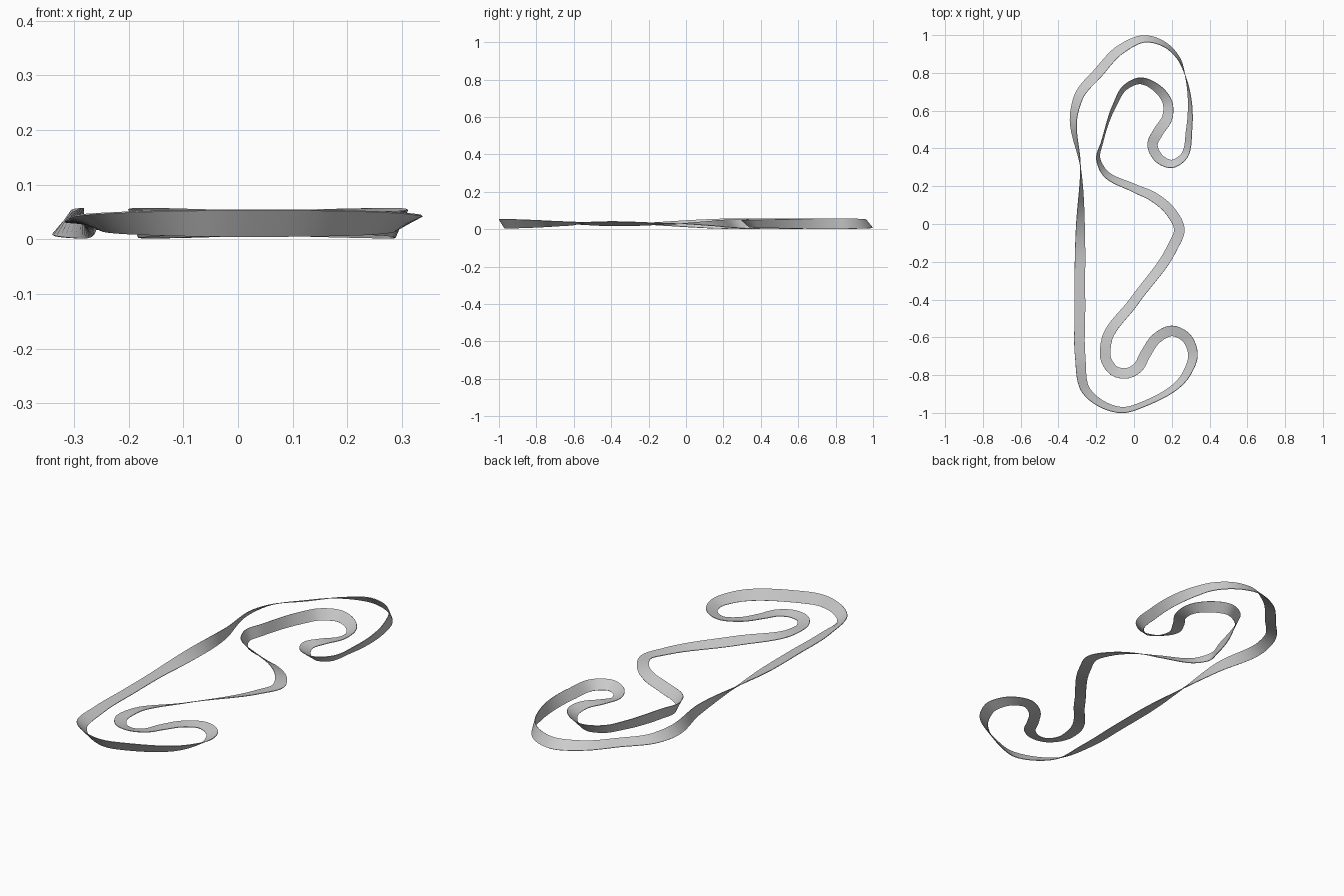
import bpy, bmesh, math
from mathutils import Vector

if "Cube" in bpy.data.objects:
    bpy.data.objects.remove(bpy.data.objects["Cube"])

WIDTH, THICK, MID_Z, STEPS = 0.056, 0.003, 0.0295, 9

# centre line of the circuit, clockwise: x, y, bank angle (left edge up, degrees)
PATH = [
    (-.285, -.70, 12), (-.286, -.45, 5), (-.286, -.22, 8), (-.284, -.03, 33),
    (-.283, .30, 90), (-.318, .58, 135), (-.29, .68, 150),
    (-.19, .80, 158), (-.07, .925, 150), (.06, .980, 130), (.17, .945, 115),
    (.24, .87, 104), (.27, .79, 90), (.292, .50, 57), (.257, .35, 48),
    (.20, .318, 42), (.135, .345, 30), (.098, .42, 15), (.13, .49, 2),
    (.175, .56, -12), (.178, .64, -27), (.12, .72, -42), (.03, .758, -54),
    (-.05, .72, -62), (-.10, .635, -70), (-.17, .43, -80), (-.19, .35, -70),
    (-.165, .285, -58), (0, .19, -40), (.10, .145, -28), (.19, .07, -15),
    (.24, -.03, 0), (.20, -.13, 8), (0, -.41, 25), (-.148, -.63, 2),
    (-.147, -.72, -8), (-.10, -.78, -12), (-.035, -.79, -12), (.02, -.76, -8),
    (.06, -.69, 0), (.12, -.605, 5), (.20, -.566, 10), (.275, -.60, 18),
    (.312, -.69, 28), (.28, -.79, 42), (.06, -.95, 60), (-.06, -.985, 58),
    (-.255, -.88, 36),
]


def smooth_loop(points, steps):
    """Closed curve through the points, spaced by chord length."""
    p = [Vector(q) for q in points]
    n = len(p)
    h = [(p[(i + 1) % n].xy - p[i].xy).length for i in range(n)]
    slope = [(p[(i + 1) % n] - p[i]) / h[i] for i in range(n)]
    tan = [(slope[i - 1] * h[i] + slope[i] * h[i - 1]) / (h[i] + h[i - 1]) for i in range(n)]
    out = []
    for i in range(n):
        j = (i + 1) % n
        for s in range(steps):
            t = s / steps
            a, b = 2*t**3 - 3*t*t + 1, t**3 - 2*t*t + t
            c, d = 3*t*t - 2*t**3, t**3 - t*t
            out.append(a*p[i] + b*h[i]*tan[i] + c*p[j] + d*h[i]*tan[j])
    return out


# banked road ribbon: a thin rectangle swept along the centre line
line = smooth_loop(PATH, STEPS)
n = len(line)
bm = bmesh.new()
rings = []
for i, q in enumerate(line):
    d = (line[(i + 1) % n] - line[i - 1]).xy.normalized()
    left, up = Vector((-d.y, d.x, 0)), Vector((0, 0, 1))
    a = math.radians(q.z)
    across = left * math.cos(a) + up * math.sin(a)
    normal = up * math.cos(a) - left * math.sin(a)
    c = Vector((q.x, q.y, MID_Z))
    rings.append([bm.verts.new(c + across * WIDTH / 2 * u + normal * THICK / 2 * v)
                  for u, v in ((1, 1), (-1, 1), (-1, -1), (1, -1))])
for i in range(n):
    r, s = rings[i], rings[(i + 1) % n]
    for k in range(4):
        m = (k + 1) % 4
        bm.faces.new((r[k], r[m], s[m], s[k]))
bmesh.ops.recalc_face_normals(bm, faces=bm.faces)
mesh = bpy.data.meshes.new("track_ribbon")
bm.to_mesh(mesh)
bm.free()
track = bpy.data.objects.new("track_ribbon", mesh)
bpy.context.collection.objects.link(track)
bpy.context.view_layer.objects.active = track
track.select_set(True)
bpy.ops.object.shade_smooth_by_angle(angle=math.radians(40))
